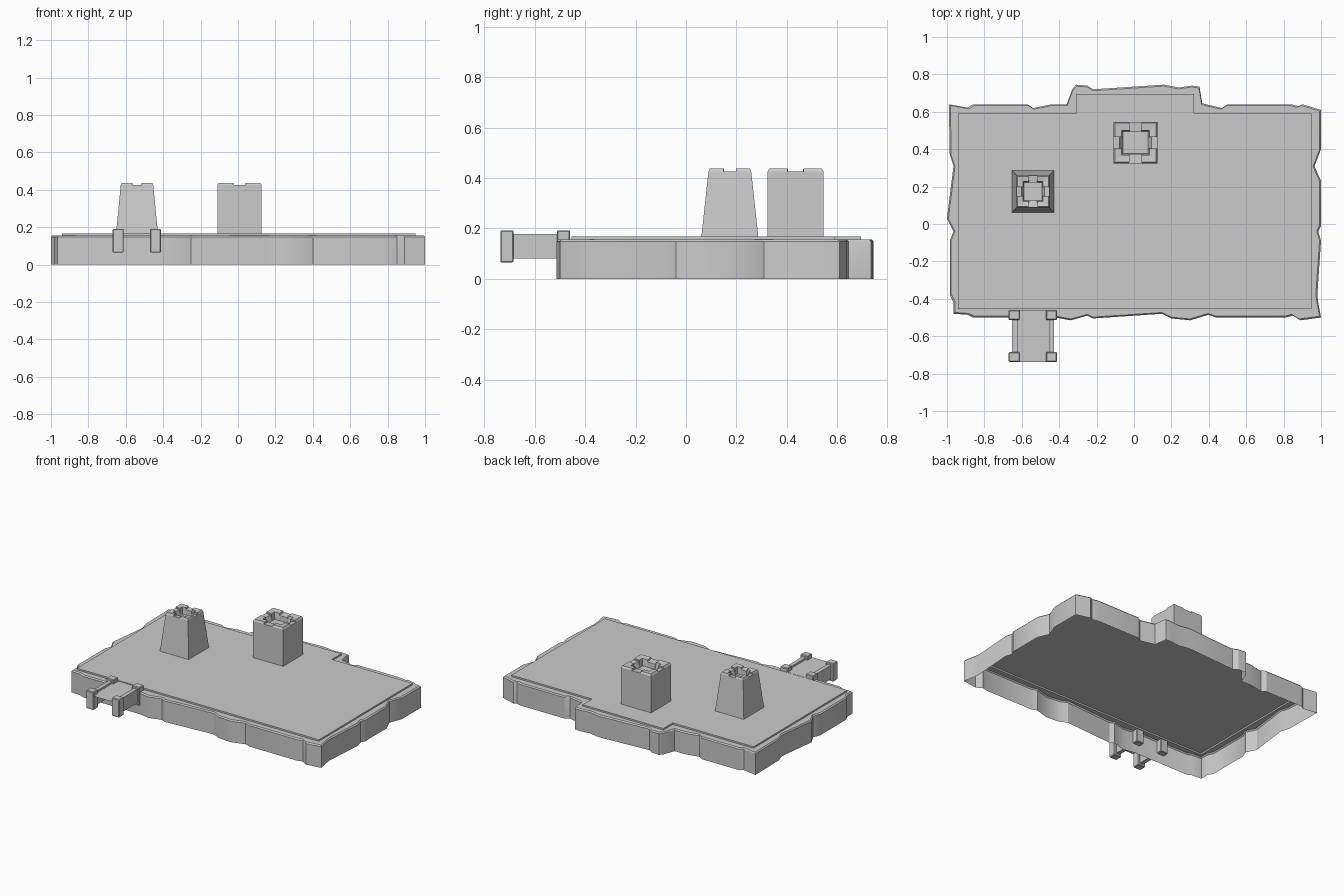
import bpy, bmesh

if "Cube" in bpy.data.objects:
    bpy.data.objects.remove(bpy.data.objects["Cube"])


def make(name, bm, smooth=False):
    me = bpy.data.meshes.new(name)
    bm.to_mesh(me)
    bm.free()
    ob = bpy.data.objects.new(name, me)
    bpy.context.collection.objects.link(ob)
    if smooth:
        bpy.context.view_layer.objects.active = ob
        ob.select_set(True)
        bpy.ops.object.shade_smooth_by_angle(angle=0.5)
        ob.select_set(False)
    return ob


def ring(bm, pts):
    return [bm.verts.new(p) for p in pts]


def bridge(bm, a, b):
    n = len(a)
    for i in range(n):
        j = (i + 1) % n
        bm.faces.new((a[i], a[j], b[j], b[i]))


def box(name, x0, x1, y0, y1, z0, z1, bev=0.0):
    bm = bmesh.new()
    bmesh.ops.create_cube(bm, size=1)
    for v in bm.verts:
        v.co = ((x0 + x1) / 2 + v.co.x * (x1 - x0),
                (y0 + y1) / 2 + v.co.y * (y1 - y0),
                (z0 + z1) / 2 + v.co.z * (z1 - z0))
    if bev:
        bmesh.ops.bevel(bm, geom=bm.edges[:], offset=bev, segments=1, affect='EDGES')
    return make(name, bm)


# rocky coast outline, counter-clockwise
COAST = [(-.965, -.48), (-.89, -.485), (-.86, -.5), (-.42, -.5), (-.34, -.515), (-.25, -.49),
         (-.22, -.505), (.15, -.48), (.2, -.505), (.3, -.515), (.4, -.485), (.44, -.5),
         (.81, -.5), (.85, -.49), (.89, -.515), (1, -.5), (.985, -.42), (.98, -.38),
         (1, -.09), (.985, -.04), (1, -.01), (1, .23), (.965, .31), (1, .4), (1, .61),
         (.9, .64), (.88, .63), (.84, .64), (.5, .64), (.47, .62), (.365, .645),
         (.35, .735), (.31, .74), (.24, .73), (.16, .745), (-.22, .72), (-.25, .74),
         (-.31, .745), (-.33, .72), (-.36, .64), (-.44, .64), (-.54, .62), (-.57, .64),
         (-.86, .64), (-.89, .622), (-.99, .64), (-.985, .37), (-.965, .31), (-1, .03),
         (-.965, -.04), (-.985, -.09), (-.985, -.38), (-.965, -.42)]
PLATE = [(-.94, -.455), (.95, -.455), (.95, .59), (.32, .59), (.32, .695),
         (-.31, .695), (-.31, .59), (-.94, .59)]

# open-bottomed cliff wall with chamfered flat rim
bm = bmesh.new()
low = ring(bm, [(x, y, 0) for x, y in COAST])
mid = ring(bm, [(x, y, .148) for x, y in COAST])
top = ring(bm, [(x * .992, .1 + (y - .1) * .988, .156) for x, y in COAST])
inner = ring(bm, [(x, y, .156) for x, y in PLATE])
bridge(bm, low, mid)
bridge(bm, mid, top)
edges = []
for loop in (top, inner):
    for a, b in zip(loop, loop[1:] + loop[:1]):
        edges.append(bm.edges.get((a, b)) or bm.edges.new((a, b)))
bmesh.ops.triangle_fill(bm, use_beauty=True, edges=edges, normal=(0, 0, 1))
make("cliff_wall", bm, True)

# raised ground plate
bm = bmesh.new()
a = ring(bm, [(x, y, .156) for x, y in PLATE])
b = ring(bm, [(x, y, .167) for x, y in PLATE])
bridge(bm, a, b)
bm.faces.new(b)
make("ground_plate", bm)


# hollow-topped tower with a shallow notch in the middle of each side
def tower(name, cx, cy, base, tip, hole, floor_z):
    def loop(half, z, dip=0.0, notch=.3, jag=0.0):
        pts = []
        for k in range(4):
            for t, d in ((-1, 0), (-notch, 0), (-notch, 1), (notch, 1), (notch, 0)):
                x, y = t * half[0], -half[1]
                if k % 2:
                    x, y = -y * half[0] / half[1], t * half[1]
                if k >= 2:
                    x, y = -x, -y
                s = 1 + jag * d * (1 if k % 2 else -.6)
                pts.append((cx + x * s, cy + y * s, z - dip * d))
        return pts
    f = .94
    z1 = .437
    bm = bmesh.new()
    rings = [ring(bm, loop(base, .167)),
             ring(bm, loop(tip, z1 - .012)),
             ring(bm, loop((tip[0] * f, tip[1] * f), z1, .012)),
             ring(bm, loop(hole, z1 - .004, .012, .45, .14)),
             ring(bm, loop((hole[0] * .9, hole[1] * .9), floor_z, 0, .45))]
    for a, b in zip(rings, rings[1:]):
        bridge(bm, a, b)
    bm.faces.new(rings[-1])
    bmesh.ops.remove_doubles(bm, verts=bm.verts[:], dist=1e-5)
    make(name, bm)


tower("tapered_tower", -.54, .174, (.112, .113), (.087, .085), (.053, .053), .385)
tower("square_tower", .008, .435, (.118, .111), (.118, .111), (.074, .066), .385)

# landing dock: posts, rails and thin deck
for side, x0, rx in (("left", -.67, -.652), ("right", -.47, -.455)):
    box(side + "_front_post", x0, x0 + .058, -.737, -.685, .065, .192, .004)
    box(side + "_back_post", x0, x0 + .058, -.513, -.46, .065, .192, .004)
    box(side + "_rail", rx, rx + .028, -.69, -.505, .08, .178)
bm = bmesh.new()
bm.faces.new(ring(bm, [(x, y, .165) for x, y in
                       ((-.63, -.738), (-.45, -.738), (-.45, -.46), (-.63, -.46))]))
make("dock_deck", bm)
